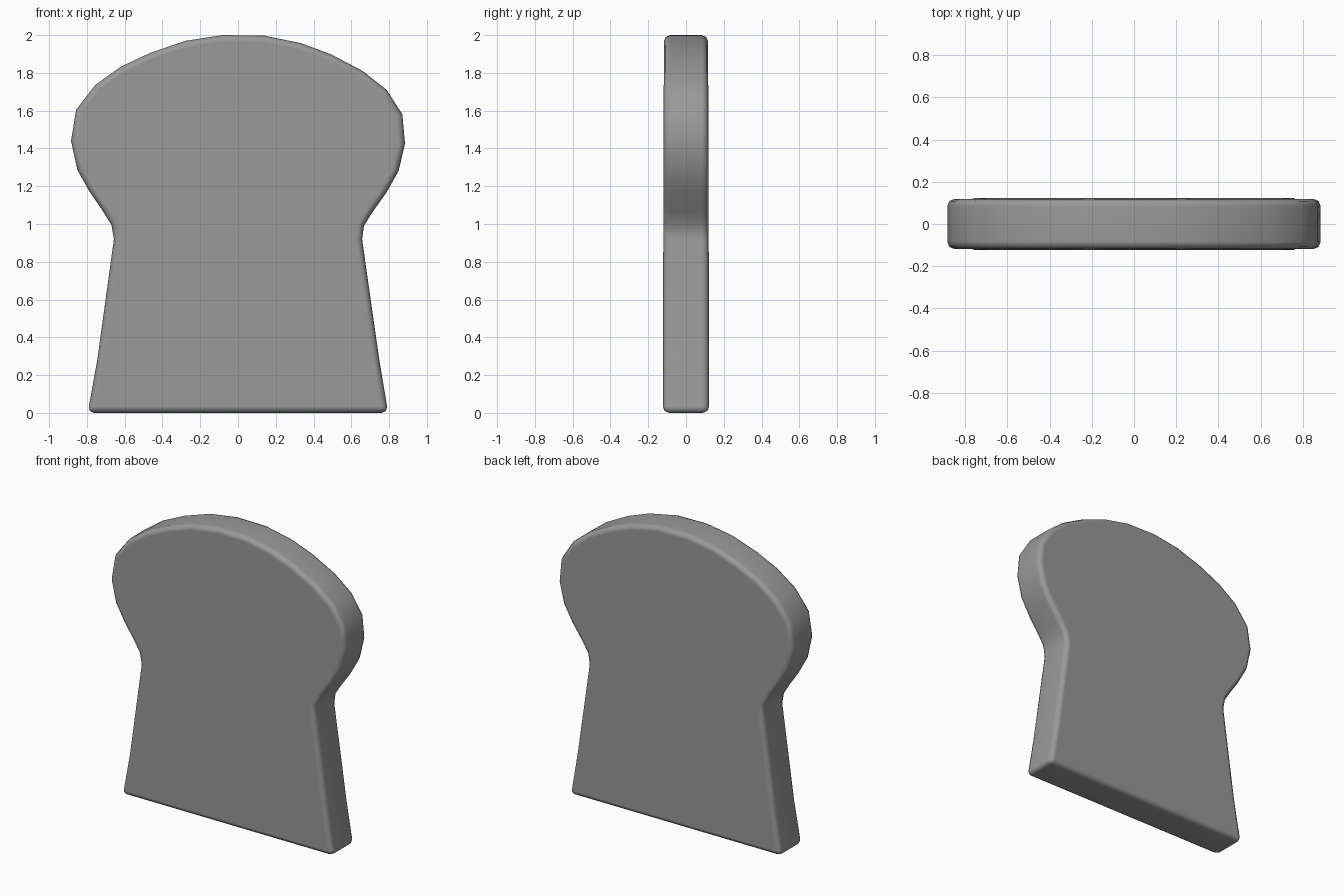
import bpy, bmesh

if "Cube" in bpy.data.objects:
    bpy.data.objects.remove(bpy.data.objects["Cube"])

# Outline of the slab (x, z), counter-clockwise from the bottom right corner
outline = [
    (0.795, 0.0), (0.748, 0.28), (0.657, 0.92), (0.667, 0.99), (0.71, 1.06),
    (0.785, 1.165), (0.85, 1.28), (0.884, 1.425), (0.87, 1.58), (0.787, 1.71),
    (0.66, 1.81), (0.495, 1.897), (0.335, 1.957), (0.14, 1.997), (-0.08, 2.0),
    (-0.275, 1.97), (-0.46, 1.908), (-0.62, 1.833), (-0.755, 1.737),
    (-0.857, 1.605), (-0.884, 1.44), (-0.85, 1.285), (-0.785, 1.17),
    (-0.72, 1.075), (-0.67, 0.995), (-0.657, 0.92), (-0.745, 0.28),
    (-0.796, 0.0),
]


def half_depth(z):
    # the slab thins very slightly toward the top
    return 0.123 - 0.003 * z


# Flat slab: front and back outlines joined by a rim
bm = bmesh.new()
front = [bm.verts.new((x, -half_depth(z), z)) for x, z in outline]
back = [bm.verts.new((x, half_depth(z), z)) for x, z in outline]
bm.faces.new(front)
bm.faces.new(back[::-1])
n = len(outline)
for i in range(n):
    j = (i + 1) % n
    bm.faces.new((front[j], front[i], back[i], back[j]))
bmesh.ops.recalc_face_normals(bm, faces=bm.faces)
mesh = bpy.data.meshes.new("rounded_top_slab")
for f in bm.faces:
    f.smooth = True
bm.to_mesh(mesh)
bm.free()
slab = bpy.data.objects.new("rounded_top_slab", mesh)
bpy.context.collection.objects.link(slab)

# Dark grey stone colour
stone = bpy.data.materials.new("dark_stone")
stone.diffuse_color = (0.32, 0.32, 0.32, 1.0)
stone.use_nodes = True
stone.node_tree.nodes["Principled BSDF"].inputs["Base Color"].default_value = stone.diffuse_color
mesh.materials.append(stone)

# Softened edges with flat main faces
bevel = slab.modifiers.new("soft_edges", 'BEVEL')
bevel.width = 0.034
bevel.segments = 2
bevel.limit_method = 'ANGLE'
bevel.angle_limit = 0.75
normals = slab.modifiers.new("flat_faces", 'WEIGHTED_NORMAL')
normals.keep_sharp = True
